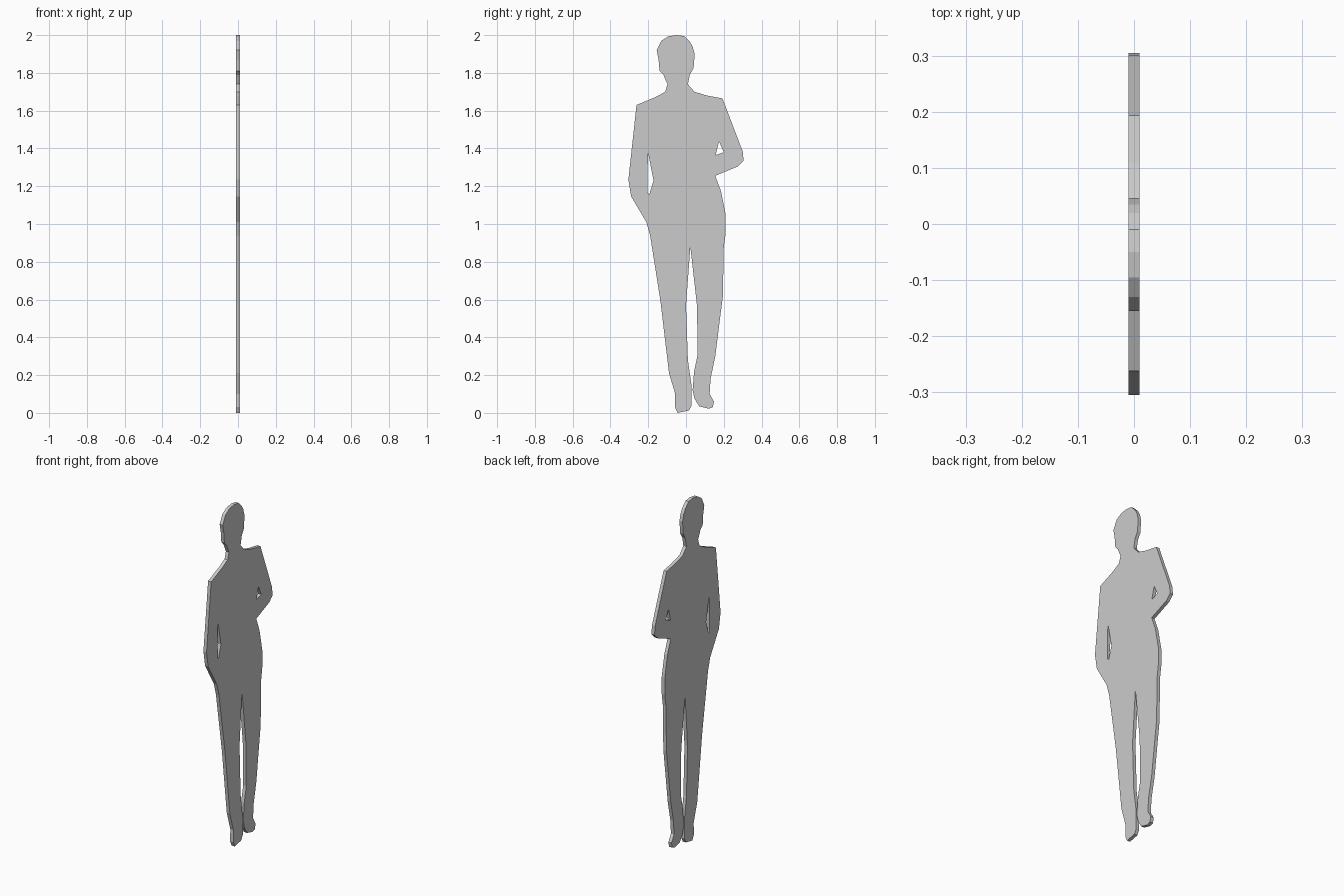
import bpy
from math import pi

# Outline pieces as (y, z), clockwise from the top of the head
head_right = [(-0.05, 2.0), (-0.01, 1.995), (0.02, 1.965), (0.035, 1.94), (0.046, 1.90),
              (0.04, 1.825), (0.02, 1.79), (0.01, 1.74), (0.045, 1.70)]
bent_arm = [(0.11, 1.68), (0.193, 1.665), (0.30, 1.385), (0.305, 1.335),
            (0.275, 1.305), (0.155, 1.255)]
right_leg = [(0.185, 1.175), (0.21, 1.05), (0.21, 0.95), (0.20, 0.88), (0.195, 0.615),
             (0.18, 0.5), (0.155, 0.30), (0.13, 0.18), (0.125, 0.10),
             (0.148, 0.06), (0.142, 0.03), (0.12, 0.022), (0.07, 0.035),
             (0.045, 0.075), (0.035, 0.12), (0.043, 0.22), (0.062, 0.31),
             (0.058, 0.57), (0.023, 0.88)]
left_leg = [(0.0, 0.57), (0.01, 0.28), (0.03, 0.14), (0.03, 0.04), (0.015, 0.012),
            (-0.045, 0.0), (-0.058, 0.03), (-0.057, 0.10), (-0.09, 0.21),
            (-0.135, 0.59), (-0.19, 0.94), (-0.21, 1.01)]
straight_arm = [(-0.29, 1.145), (-0.305, 1.235), (-0.262, 1.63), (-0.155, 1.675)]
head_left = [(-0.11, 1.70), (-0.098, 1.74), (-0.12, 1.79), (-0.14, 1.81),
             (-0.145, 1.87), (-0.155, 1.92), (-0.13, 1.97), (-0.095, 1.993)]

# Gaps between arms and body
left_gap = [(-0.20, 1.375), (-0.172, 1.23), (-0.195, 1.155), (-0.205, 1.17), (-0.205, 1.26)]
right_gap = [(0.175, 1.437), (0.20, 1.38), (0.157, 1.365)]


def add_loop(curve, points):
    spline = curve.splines.new('POLY')
    spline.points.add(len(points) - 1)
    for p, (y, z) in zip(spline.points, points):
        p.co = (y, z, 0, 1)
    spline.use_cyclic_u = True


# Flat cut-out plate, extruded both ways
curve = bpy.data.curves.new("figure_profile", 'CURVE')
curve.dimensions = '2D'
curve.fill_mode = 'BOTH'
curve.extrude = 0.01
add_loop(curve, head_right + bent_arm + right_leg + left_leg + straight_arm + head_left)
add_loop(curve, left_gap)
add_loop(curve, right_gap)

figure = bpy.data.objects.new("standing_figure_cutout", curve)
bpy.context.collection.objects.link(figure)
figure.rotation_euler = (pi / 2, 0, pi / 2)

# Solid mesh with flat faces
bpy.context.view_layer.objects.active = figure
figure.select_set(True)
bpy.ops.object.convert(target='MESH')
bpy.ops.object.transform_apply(location=False, rotation=True, scale=False)
bpy.ops.object.mode_set(mode='EDIT')
bpy.ops.mesh.select_all(action='SELECT')
bpy.ops.mesh.remove_doubles(threshold=0.0005)
bpy.ops.mesh.normals_make_consistent(inside=False)
bpy.ops.object.mode_set(mode='OBJECT')
bpy.ops.object.shade_flat()
